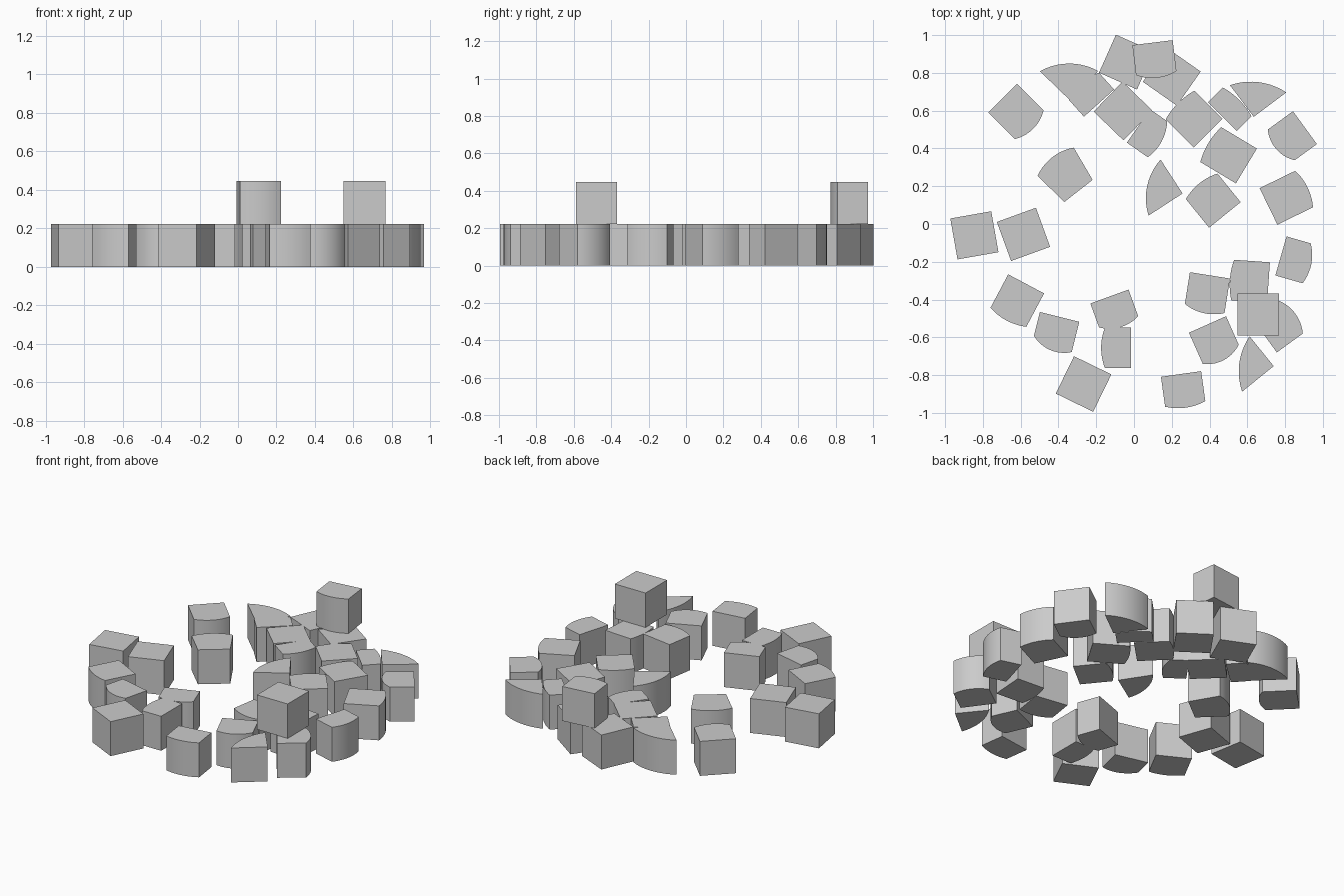
import bpy, bmesh, math
from mathutils import Matrix, Vector

if "Cube" in bpy.data.objects:
    bpy.data.objects.remove(bpy.data.objects["Cube"], do_unlink=True)

SIZE = .22       # edge of an uncut block
HEIGHT = .223    # height of one layer
ARC_STEPS = 10

stone_grey = bpy.data.materials.new("stone grey")
stone_grey.use_nodes = True
grey = (.6, .6, .6, 1)
stone_grey.diffuse_color = grey
stone_grey.node_tree.nodes["Principled BSDF"].inputs["Base Color"].default_value = grey


def extrude_block(name, outline, x, y, heading, level):
    """Raise a flat outline into an upright block and place it."""
    bm = bmesh.new()
    base = bm.faces.new([bm.verts.new((px, py, 0)) for px, py in outline])
    top = bmesh.ops.extrude_face_region(bm, geom=[base])
    raised = [v for v in top["geom"] if isinstance(v, bmesh.types.BMVert)]
    bmesh.ops.translate(bm, verts=raised, vec=(0, 0, HEIGHT))
    bmesh.ops.recalc_face_normals(bm, faces=bm.faces)
    mesh = bpy.data.meshes.new(name)
    bm.to_mesh(mesh)
    bm.free()
    mesh.materials.append(stone_grey)
    block = bpy.data.objects.new(name, mesh)
    bpy.context.collection.objects.link(block)
    turn = Matrix.Rotation(math.radians(heading), 4, "Z")
    block.matrix_world = Matrix.Translation((x, y, level * HEIGHT)) @ turn
    bpy.ops.object.select_all(action="DESELECT")
    bpy.context.view_layer.objects.active = block
    block.select_set(True)
    bpy.ops.object.shade_smooth_by_angle(angle=math.radians(30))


def square_block(name, x, y, heading, level=0, size=SIZE):
    """Uncut block placed by its centre."""
    h = size / 2
    extrude_block(name, [(-h, -h), (h, -h), (h, h), (-h, h)], x, y, heading, level)


def curved_block(name, x, y, heading, left, right, bulge, level=0, back=.215, front=.215):
    """Block with a rounded front; placed by the middle of its flat back."""
    start, end = Vector((right, -front / 2)), Vector((left, front / 2))
    chord = end - start
    normal = Vector((chord.y, -chord.x)).normalized()
    # circular arc through both corners and the bulge point
    half = chord.length / 2
    radius = (half * half + bulge * bulge) / (2 * bulge)
    spread = math.asin(half / radius)
    centre = (start + end) / 2 - normal * (radius - bulge)
    along = chord.normalized()
    arc = []
    for i in range(ARC_STEPS + 1):
        a = spread * (2 * i / ARC_STEPS - 1)
        arc.append(centre + normal * radius * math.cos(a) + along * radius * math.sin(a))
    outline = [(0, -back / 2)] if right else []
    outline += [tuple(p) for p in arc]
    outline += [(0, back / 2)] if left else []
    extrude_block(name, outline, x, y, heading, level)


# Uncut blocks: x, y, heading
squares = [(-.845, -.06, 10), (-.585, -.055, 20), (-.267, -.847, -26),
           (-.058, .598, 46), (-.04, .857, -24), (.2, .78, -35)]
for n, spec in enumerate(squares, 1):
    square_block(f"square_stone_{n}", *spec)
square_block("upper_square_stone", .658, -.479, 0, level=1)

# Nearly full blocks with a shallow rounded face: x, y, heading, length, bulge
long_stones = [(-.696, .667, -45, .2, .03), (-.571, -.317, -118, .2, .02),
               (.712, -.31, 176, .19, .015), (.712, .093, 26, .21, .02),
               (.392, .481, 135, .21, .015), (.595, .307, 149, .22, .015),
               (.481, .048, 129, .195, .02)]
for n, (x, y, heading, length, bulge) in enumerate(long_stones, 1):
    curved_block(f"long_stone_{n}", x, y, heading, length, length, bulge)
curved_block("flared_stone", -.294, .175, 128, .196, .196, .03, back=.19, front=.243)

# Shorter cut blocks: x, y, heading, left length, right length, bulge
short_stones = [(-.394, -.492, -104, .165, .13, .035), (-.13, -.384, -70, .15, .135, .03),
                (-.016, -.656, 180, .138, .138, .02), (.249, -.794, -82, .16, .16, .02),
                (.402, -.272, -99, .185, .17, .025), (.389, -.532, -66, .165, .18, .035),
                (.693, -.593, 36, .17, .17, .03), (.778, -.169, -16, .133, .15, .025),
                (.905, .51, -144, .145, .165, .035), (.468, .569, 45, .11, .11, .015),
                (.024, .519, -35, .11, .135, .025), (-.185, .64, 132, .12, .12, .02)]
for n, spec in enumerate(short_stones, 1):
    curved_block(f"short_stone_{n}", *spec)
curved_block("upper_curved_stone", .098, .96, -83, .165, .16, .025, level=1)

# Fan-shaped offcuts, one side cut down to a point
fans = [(.656, -.82, 129, 0, .203, .035), (.72, .632, 127, .21, 0, .035),
        (.167, .103, 123, 0, .214, .04), (-.265, .733, 136, .22, 0, .04)]
for n, spec in enumerate(fans, 1):
    curved_block(f"fan_stone_{n}", *spec)
